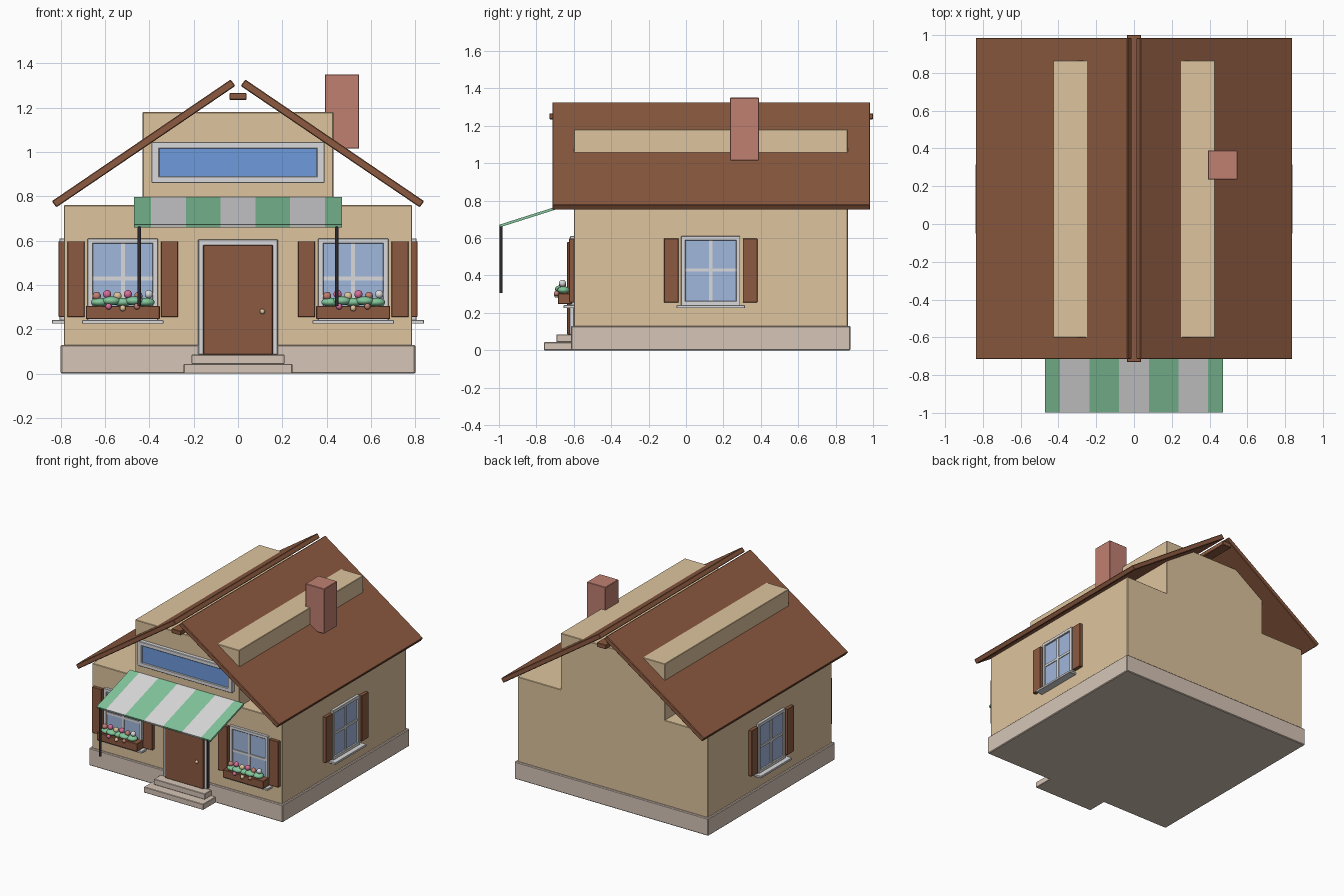
import bpy, bmesh, math
from mathutils import Matrix, Vector

cube = bpy.data.objects.get("Cube")
if cube:
    bpy.data.objects.remove(cube, do_unlink=True)


def material(name, r, g, b):
    lin = [(c / 255 / 12.92) if c < 11 else ((c / 255 + 0.055) / 1.055) ** 2.4 for c in (r, g, b)]
    m = bpy.data.materials.new(name)
    m.use_nodes = True
    m.diffuse_color = (*lin, 1)
    m.node_tree.nodes["Principled BSDF"].inputs["Base Color"].default_value = (*lin, 1)
    return m


WALL = material("tan wall", 222, 196, 157)
STONE = material("pale stone", 214, 197, 183)
WOOD = material("brown wood", 140, 90, 64)
TRIM = material("light trim", 218, 218, 220)
GLASS = material("window glass", 160, 183, 220)
BLUE = material("panel blue", 110, 155, 220)
GREEN = material("leaf green", 131, 198, 155)
BRICK = material("brick red", 192, 128, 113)
PINK = material("flower pink", 215, 110, 155)
BLACK = material("dark metal", 45, 42, 45)


def finish(name, bm, *mats, bevel=0):
    bmesh.ops.recalc_face_normals(bm, faces=bm.faces)
    mesh = bpy.data.meshes.new(name)
    bm.to_mesh(mesh)
    bm.free()
    for m in mats:
        mesh.materials.append(m)
    ob = bpy.data.objects.new(name, mesh)
    bpy.context.collection.objects.link(ob)
    if bevel:
        mod = ob.modifiers.new("soft edges", "BEVEL")
        mod.width, mod.segments = bevel, 1
    return ob


def box(name, mat, x, y, z, turn=Matrix(), bevel=0.003):
    """Box from (low, high) ranges, optionally turned to another wall."""
    bm = bmesh.new()
    bmesh.ops.create_cube(bm, size=1)
    for v in bm.verts:
        v.co = turn @ Vector(r[0] if c < 0 else r[1] for c, r in zip(v.co, (x, y, z)))
    return finish(name, bm, mat, bevel=bevel)


def prism(name, mat, profile, y, bevel=0.004):
    """Extrude an xz profile along y."""
    bm = bmesh.new()
    face = bm.faces.new([bm.verts.new((px, y[0], pz)) for px, pz in profile])
    ext = bmesh.ops.extrude_face_region(bm, geom=[face])
    verts = [g for g in ext["geom"] if isinstance(g, bmesh.types.BMVert)]
    bmesh.ops.translate(bm, verts=verts, vec=(0, y[1] - y[0], 0))
    return finish(name, bm, mat, bevel=bevel)


def ball(name, mat, pos, radii):
    bm = bmesh.new()
    bmesh.ops.create_uvsphere(bm, u_segments=14, v_segments=9, radius=1)
    bmesh.ops.scale(bm, vec=radii, verts=bm.verts)
    bmesh.ops.translate(bm, vec=pos, verts=bm.verts)
    for f in bm.faces:
        f.smooth = True
    return finish(name, bm, mat)


# House shell
box("foundation", STONE, (-0.8, 0.8), (-0.615, 0.88), (0, 0.13), bevel=0.005)
box("ground_floor", WALL, (-0.785, 0.785), (-0.6, 0.865), (0.1, 0.76))
box("upper_floor", WALL, (-0.43, 0.43), (-0.6, 0.865), (0.74, 1.18))

# Roof slopes, ridge and chimney
for side, s in (("left", 1), ("right", -1)):
    slope = [(0.84, 0.778), (0.033, 1.327), (0.012, 1.298), (0.82, 0.75)]
    prism(f"roof_{side}", WOOD, [(s * x, z) for x, z in slope], (-0.715, 0.985))
box("ridge_beam", WOOD, (-0.038, 0.038), (-0.73, 1.0), (1.235, 1.267))
box("chimney", BRICK, (0.392, 0.547), (0.235, 0.39), (1.015, 1.35))

# Front panel above the awning
for name, z in (("panel_frame_bottom", (0.86, 0.89)), ("panel_frame_top", (1.015, 1.045))):
    box(name, TRIM, (-0.39, 0.39), (-0.63, -0.598), z)
for name, x in (("panel_frame_left", (0.355, 0.39)), ("panel_frame_right", (-0.39, -0.355))):
    box(name, TRIM, x, (-0.63, -0.598), (0.86, 1.045))
box("panel", BLUE, (-0.358, 0.358), (-0.62, -0.598), (0.887, 1.018), bevel=0)

# Door and steps
box("door_frame", TRIM, (-0.18, 0.18), (-0.622, -0.598), (0.085, 0.605))
box("door", WOOD, (-0.157, 0.157), (-0.635, -0.6), (0.085, 0.58))
ball("door_knob", WALL, (0.11, -0.645, 0.28), (0.012, 0.012, 0.012))
box("upper_step", STONE, (-0.21, 0.21), (-0.692, -0.6), (0.043, 0.085))
box("lower_step", STONE, (-0.245, 0.245), (-0.76, -0.6), (0, 0.043))


def window(label, turn):
    """Window centred on local x = 0, with the wall at y = 0 facing -y."""
    def part(name, mat, x, depth, z, bevel=0.002):
        box(f"{label}_{name}", mat, x, (-depth, 0.005), z, turn, bevel)
    part("glass", GLASS, (-0.14, 0.14), 0.008, (0.25, 0.6), 0)
    part("frame_top", TRIM, (-0.158, 0.158), 0.02, (0.587, 0.61))
    part("frame_bottom", TRIM, (-0.158, 0.158), 0.02, (0.24, 0.262))
    part("mullion", TRIM, (-0.009, 0.009), 0.014, (0.25, 0.6), 0)
    part("crossbar", TRIM, (-0.14, 0.14), 0.014, (0.42, 0.437), 0)
    part("sill", TRIM, (-0.183, 0.183), 0.055, (0.225, 0.241))
    for side, s in (("a", 1), ("b", -1)):
        part(f"jamb_{side}", TRIM, sorted((s * 0.135, s * 0.158)), 0.02, (0.24, 0.61))
        part(f"shutter_{side}", WOOD, sorted((s * 0.172, s * 0.25)), 0.025, (0.256, 0.597))


# Windows on the front and both side walls
window("front_left_window", Matrix.Translation((0.52, -0.6, 0)))
window("front_right_window", Matrix.Translation((-0.52, -0.6, 0)))
for label, s in (("left_window", 1), ("right_window", -1)):
    window(label, Matrix.Translation((s * 0.785, 0.132, 0)) @ Matrix.Rotation(s * math.pi / 2, 4, "Z"))

# Planters with leaves and flowers
upper = [BRICK, PINK, WALL, PINK, BRICK, TRIM]
lower = [PINK, WALL, BRICK]
for side, cx in (("left", 0.52), ("right", -0.52)):
    box(f"{side}_planter", WOOD, (cx - 0.167, cx + 0.167), (-0.685, -0.61), (0.246, 0.305))
    for i in range(5):
        ball(f"{side}_leaves_{i}", GREEN, (cx + (i - 2) * 0.052, -0.655 - 0.012 * (i % 2), 0.322 + 0.006 * (i % 2)),
             (0.042, 0.034, 0.02))
    for i, mat in enumerate(upper):
        ball(f"{side}_flower_{i}", mat, (cx + (i - 2.5) * 0.047, -0.66, 0.35 + 0.008 * (i % 2)),
             (0.019, 0.019, 0.019))
    for i, mat in enumerate(lower):
        ball(f"{side}_low_flower_{i}", mat, (cx + (i - 1) * 0.064, -0.692, 0.303 - 0.008 * (i % 2)),
             (0.014, 0.014, 0.014))

# Striped awning: one sloping strip per stripe
bm = bmesh.new()
edges = [-0.47] + [(i - 2.5) * 0.157 for i in range(6)] + [0.47]
rows = [(bm.verts.new((x, -0.6, 0.79)), bm.verts.new((x, -0.995, 0.665))) for x in edges]
for i, (a, b) in enumerate(zip(rows, rows[1:])):
    bm.faces.new((a[0], a[1], b[1], b[0])).material_index = i % 2
awning = finish("awning", bm, GREEN, TRIM)
solid = awning.modifiers.new("thickness", "SOLIDIFY")
solid.thickness, solid.offset = 0.014, 0

# Awning posts
for side, x in (("left", 0.445), ("right", -0.445)):
    bm = bmesh.new()
    bmesh.ops.create_cone(bm, cap_ends=True, segments=12, radius1=0.008, radius2=0.008, depth=0.362)
    bmesh.ops.translate(bm, vec=(x, -0.988, 0.486), verts=bm.verts)
    finish(f"{side}_awning_post", bm, BLACK)
